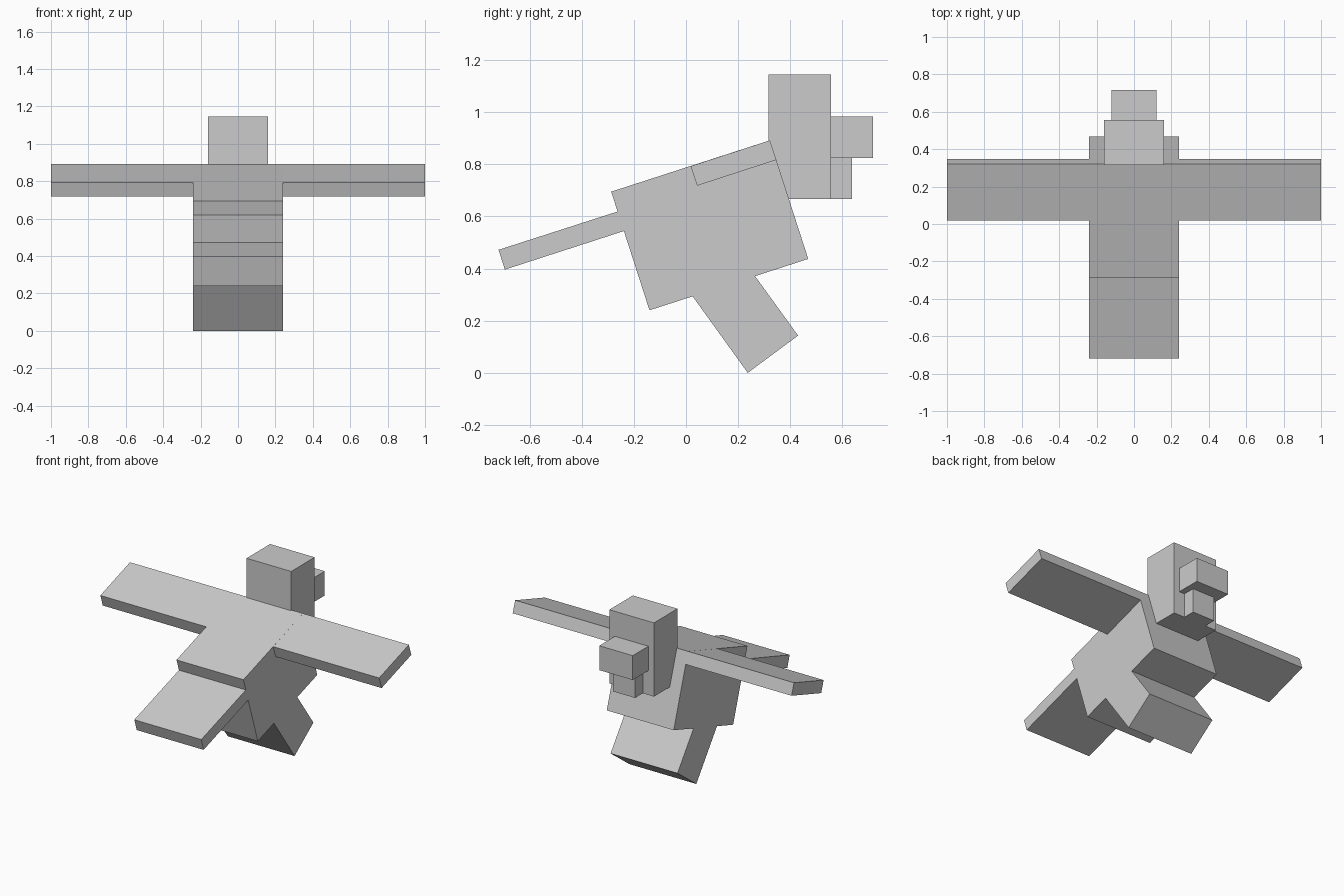
import bpy, bmesh

if "Cube" in bpy.data.objects:
    bpy.data.objects.remove(bpy.data.objects["Cube"])


def prism(name, profile, x0, x1):
    """Extrude a side profile of (y, z) points from x0 to x1."""
    bm = bmesh.new()
    a = [bm.verts.new((x0, y, z)) for y, z in profile]
    b = [bm.verts.new((x1, y, z)) for y, z in profile]
    bm.faces.new(a)
    bm.faces.new(b[::-1])
    n = len(profile)
    for i in range(n):
        j = (i + 1) % n
        bm.faces.new((a[i], b[i], b[j], a[j]))
    bmesh.ops.recalc_face_normals(bm, faces=bm.faces)
    mesh = bpy.data.meshes.new(name)
    bm.to_mesh(mesh)
    bm.free()
    obj = bpy.data.objects.new(name, mesh)
    bpy.context.collection.objects.link(obj)
    return obj


def box(name, half, y0, y1, z0, z1):
    return prism(name, [(y0, z0), (y1, z0), (y1, z1), (y0, z1)], -half, half)


# Tilted torso, with the tail and leg block meeting it edge to edge
prism("body", [(-0.287, 0.695), (0.322, 0.892), (0.469, 0.437), (-0.14, 0.24)], -0.24, 0.24)
prism("tail", [(-0.719, 0.472), (-0.262, 0.619), (-0.238, 0.544), (-0.695, 0.396)], -0.24, 0.24)
prism("legs", [(0.025, 0.294), (0.237, 0.0), (0.43, 0.143), (0.265, 0.371)], -0.24, 0.24)

# Flat wings, flush with the back
wing = [(0.018, 0.793), (0.322, 0.892), (0.347, 0.817), (0.043, 0.718)]
for side, sign in (("left", -1), ("right", 1)):
    prism(side + "_wing", wing, sign * 0.24, sign * 1.0)

# Upright head with beak and wattle
box("head", 0.16, 0.316, 0.557, 0.667, 1.145)
box("beak", 0.12, 0.557, 0.717, 0.825, 0.983)
box("wattle", 0.08, 0.557, 0.636, 0.667, 0.825)
